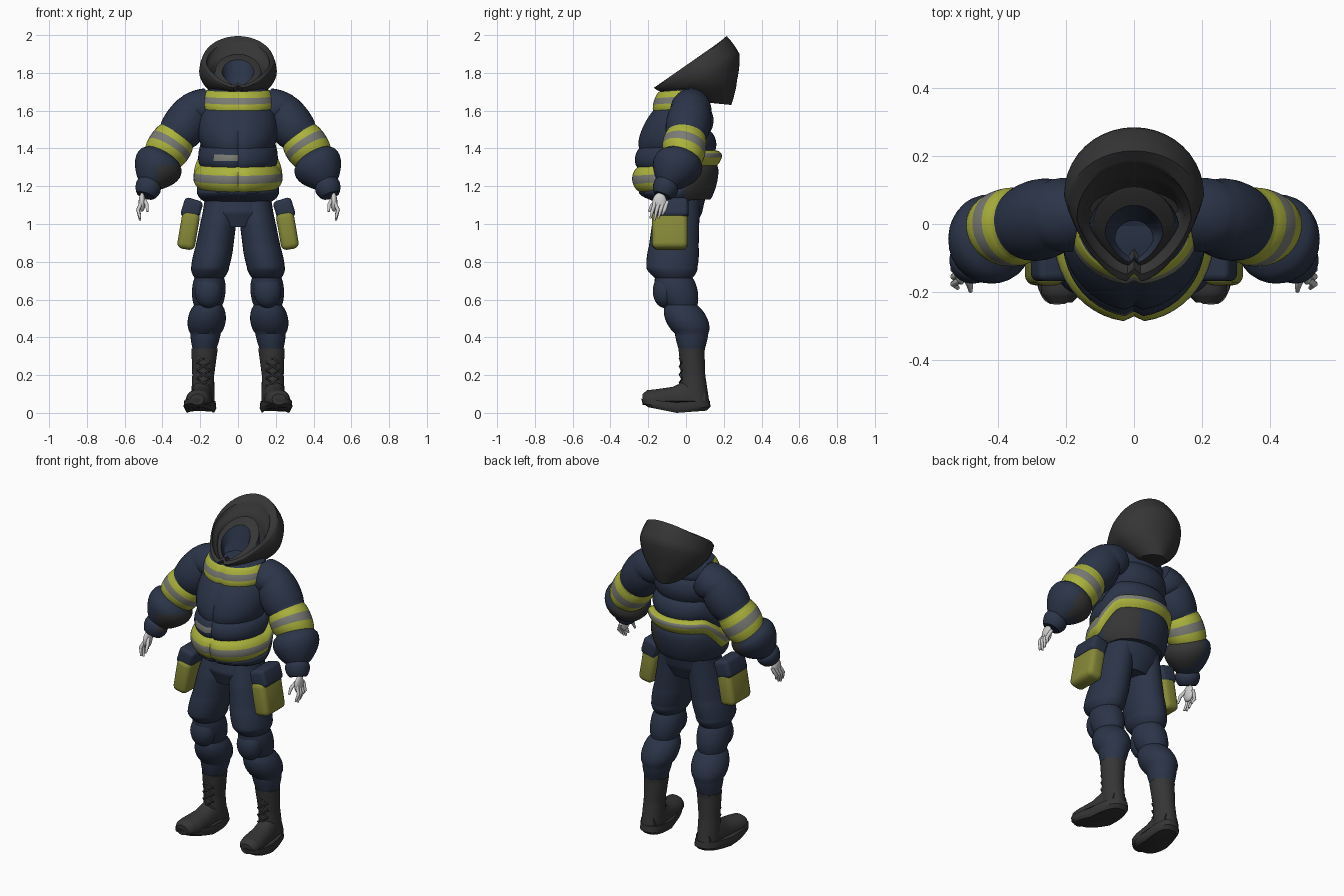
import bpy, bmesh, math
from mathutils import Vector as V

cube = bpy.data.objects.get("Cube")
if cube:
    bpy.data.objects.remove(cube)

COLOURS = {
    "navy": (0.024, 0.035, 0.066), "charcoal": (0.036, 0.036, 0.037),
    "lime": (0.41, 0.45, 0.045), "reflective grey": (0.2, 0.2, 0.18),
    "olive yellow": (0.24, 0.25, 0.04), "glove white": (0.62, 0.62, 0.62),
}
MATS = {}
for label, rgb in COLOURS.items():
    m = bpy.data.materials.new(label)
    m.use_nodes = True
    m.diffuse_color = (*rgb, 1)
    m.node_tree.nodes["Principled BSDF"].inputs["Base Color"].default_value = (*rgb, 1)
    MATS[label] = m
BAND = ("lime", "reflective grey", "lime")
parts = []


def finish(name, bm, labels):
    """Turn a bmesh into an object with the given materials."""
    bmesh.ops.recalc_face_normals(bm, faces=bm.faces)
    me = bpy.data.meshes.new(name)
    bm.to_mesh(me)
    bm.free()
    for label in labels:
        me.materials.append(MATS[label])
    ob = bpy.data.objects.new(name, me)
    bpy.context.collection.objects.link(ob)
    parts.append(ob)
    return ob


def loft(name, rings, bulges, mats, rule=None, cleft=0, taper=0, rise=1, power=1, sides=32, steps=8):
    """Skin rings (centre, side, front, back); each segment swells by its bulge.
    cleft notches the front, taper narrows it, rise lifts the back sooner."""
    bm = bmesh.new()
    rows, row_mats = [], []
    for i, (bulge, mat) in enumerate(zip(bulges, mats)):
        mat = mat if isinstance(mat, tuple) else (mat,)
        last = i == len(bulges) - 1
        for j in range(steps + last):
            t = j / steps
            c, u, f, b = (p.lerp(q, t) for p, q in zip(rings[i], rings[i + 1]))
            k = 1 + bulge * max(0, math.sin(math.pi * t)) ** 0.7
            row = []
            for n in range(sides):
                a = 2 * math.pi * n / sides
                sn, cs = (math.copysign(abs(x) ** power, x) for x in (math.sin(a), math.cos(a)))
                v = f * cs if cs > 0 else b * -cs
                if cs < 0 and rise > 1:
                    v.z = b.z * min(1, -cs * rise)
                if n == 0:
                    v = v * (1 - cleft)
                off = u * sn * (1 - taper * max(0, cs)) + v
                row.append(bm.verts.new(c + off * k))
            rows.append(row)
            row_mats.append(mat[min(j * len(mat) // steps, len(mat) - 1)])
    labels = list(COLOURS)
    for r, (lo, hi) in enumerate(zip(rows, rows[1:])):
        for n in range(sides):
            m = (n + 1) % sides
            face = bm.faces.new((lo[n], lo[m], hi[m], hi[n]))
            label = rule and rule(face.calc_center_median(), row_mats[r])
            face.material_index = labels.index(label or row_mats[r])
    for row, label in ((rows[0], row_mats[0]), (rows[-1], row_mats[-1])):
        bm.faces.new(row).material_index = labels.index(label)
    used = sorted({f.material_index for f in bm.faces})
    for f in bm.faces:
        f.material_index = used.index(f.material_index)
    return finish(name, bm, [labels[i] for i in used])


def body_ring(fy, fz, by, bz, w, sy=None, sz=None):
    """Ring across the body from a front point to a back point."""
    c = V((0, (fy + by) / 2 if sy is None else sy, (fz + bz) / 2 if sz is None else sz))
    return c, V((w, 0, 0)), V((0, fy, fz)) - c, V((0, by, bz)) - c


def flat_ring(x, y, z, rx, ry):
    return V((x, y, z)), V((rx, 0, 0)), V((0, -ry, 0)), V((0, ry, 0))


def tube_rings(points, s):
    """Rings square to a path of (x, y, z, radius)."""
    ps = [V((x * s, y, z)) for x, y, z, _ in points]
    out = []
    for i, p in enumerate(ps):
        d = (ps[min(i + 1, len(ps) - 1)] - ps[max(i - 1, 0)]).normalized()
        u = d.cross(V((0, 1, 0))).normalized()
        v = u.cross(d)
        r = points[i][3]
        out.append((p, u * r, v * r, -v * r))
    return out


def ball(name, loc, radii, mat):
    bm = bmesh.new()
    bmesh.ops.create_uvsphere(bm, u_segments=24, v_segments=14, radius=1)
    for v in bm.verts:
        v.co = V(a * b for a, b in zip(v.co, radii))
    finish(name, bm, [mat]).location = loc


def box(name, loc, size, tilt, mat, bevel):
    bm = bmesh.new()
    bmesh.ops.create_cube(bm, size=1)
    for v in bm.verts:
        v.co = V(a * b for a, b in zip(v.co, size))
    bmesh.ops.bevel(bm, geom=bm.edges[:], offset=bevel, segments=4, profile=0.5, affect='EDGES')
    ob = finish(name, bm, [mat])
    ob.location, ob.rotation_euler = loc, (0, tilt, 0)


def cord(name, points, radius, mat):
    cu = bpy.data.curves.new(name, 'CURVE')
    cu.dimensions, cu.bevel_depth, cu.bevel_resolution = '3D', radius, 2
    cu.use_fill_caps = True
    sp = cu.splines.new('POLY')
    sp.points.add(len(points) - 1)
    for p, co in zip(sp.points, points):
        p.co = (*co, 1)
    sp.points[-1].radius = 0.6
    cu.materials.append(MATS[mat])
    bpy.context.collection.objects.link(bpy.data.objects.new(name, cu))


# Jacket: chest band only at the front, a dark patch on the left rear hem, a belly patch
def jacket_rule(c, label):
    if c.z > 1.56 and label in BAND and c.y > -0.02:
        return "navy"
    if label == "navy" and c.z < 1.34 and c.x > 0.07 and c.y > 0:
        return "charcoal"
    if -0.12 < c.x < 0 and c.y < 0 and 1.33 < c.z < 1.37:
        return "reflective grey"


loft("jacket", [
    body_ring(-.17, 1.12, .13, 1.13, .18, -.03, 1.12),
    body_ring(-.25, 1.17, .165, 1.31, .21, -.04, 1.19),
    body_ring(-.26, 1.30, .155, 1.39, .20, -.04, 1.31),
    body_ring(-.25, 1.40, .13, 1.49, .19, -.04, 1.41),
    body_ring(-.175, 1.60, .12, 1.62, .185, -.02, 1.61),
    body_ring(-.145, 1.70, .10, 1.71, .165, 0, 1.71),
    body_ring(-.06, 1.72, .08, 1.73, .08)],
    (.1, .15, .08, .13, .08, 0), ("navy", BAND, "navy", "navy", BAND, "navy"),
    jacket_rule, cleft=.065, rise=1.8, sides=48, steps=9)

# Trousers seat
loft("trouser_seat", [flat_ring(0, -.02, 1.17, .17, .13), flat_ring(0, -.045, 1.06, .187, .13),
                      flat_ring(0, -.05, .985, .13, .1)], (0, 0), ("navy",) * 2)

# Hood hanging open, with a standing collar inside
loft("hood", [
    body_ring(-.02, 1.69, .10, 1.77, .13),
    body_ring(-.10, 1.71, .14, 1.90, .148),
    body_ring(-.15, 1.735, .18, 1.965, .168),
    body_ring(-.172, 1.72, .215, 1.995, .194, .06, 1.85),
    body_ring(-.12, 1.695, .283, 1.90, .205, .09, 1.80),
    body_ring(-.05, 1.69, .27, 1.76, .175, .11, 1.73),
    body_ring(.04, 1.65, .24, 1.63, .075)],
    (0, .03, .02, .02, .03, .03), ("charcoal",) * 6, cleft=.12, taper=.25, sides=40, steps=5)
loft("inner_collar", [
    body_ring(-.09, 1.69, .08, 1.76, .13),
    body_ring(-.125, 1.71, .11, 1.90, .122),
    body_ring(-.115, 1.73, .055, 1.87, .085),
    body_ring(-.085, 1.69, .03, 1.79, .07),
    body_ring(-.03, 1.68, .01, 1.73, .03)],
    (.04, .04, 0, 0), ("navy", "charcoal", "navy", "navy"), cleft=.18, taper=.3, steps=5)


# Scuffed inner forearms
def sleeve_rule(c, label):
    inner = c.y > -0.06 if c.x > 0 else abs(c.x) < 0.43
    if inner and abs(c.x) < 0.47 and label == "navy" and 1.19 < c.z < 1.31:
        return "charcoal"


for side, s in (("left", 1), ("right", -1)):
    # Padded sleeve
    loft(side + "_sleeve", tube_rings([
        (.14, .03, 1.635, .09), (.228, .025, 1.595, .105), (.325, .0, 1.465, .105),
        (.4, -.02, 1.352, .105), (.468, -.10, 1.215, .062), (.49, -.125, 1.15, .048)], s),
        (.1, .13, .12, .48, .22), ("navy", "navy", BAND, "navy", "navy"), sleeve_rule, steps=9)

    # Hand
    ball(side + "_palm", (.508 * s, -.14, 1.115), (.018, .038, .05), "glove white")
    for i, (name, low) in enumerate((("index", 1.03), ("middle", 1.02), ("ring", 1.03), ("little", 1.05))):
        y = -.17 + .021 * i
        cord(f"{side}_{name}_finger", [(.508 * s, y + .008, 1.12), (.53 * s, y - .006, 1.075),
                                       (.518 * s, y - .018, low)], .01, "glove white")
    cord(side + "_thumb", [(.497 * s, -.15, 1.13), (.482 * s, -.18, 1.1), (.48 * s, -.197, 1.065)],
         .01, "glove white")

    # Trouser leg and knee pad
    loft(side + "_trouser_leg", [flat_ring(x * s, y, z, rx, ry) for x, y, z, rx, ry in (
        (.085, -.035, 1.14, .085, .11), (.105, -.055, 1.0, .095, .125), (.125, -.065, .88, .10, .132),
        (.148, -.075, .77, .10, .135), (.152, -.065, .715, .078, .10), (.158, -.025, .57, .075, .085),
        (.172, .03, .42, .08, .088), (.178, .03, .33, .06, .066))],
        (0, 0, .03, .06, .16, .3, .04), ("navy",) * 7)
    ball(side + "_knee_pad", (.156 * s, -.112, .645), (.074, .064, .09), "navy")

    # Thigh pocket with flap
    box(side + "_pocket", (.262 * s, -.085, .965), (.095, .19, .2), -.17 * s, "olive yellow", .03)
    box(side + "_pocket_flap", (.245 * s, -.078, 1.08), (.1, .18, .105), -.3 * s, "navy", .022)

    # Boot: shaft, foot, sole and laces
    loft(side + "_boot_shaft", [flat_ring(x * s, y, z, rx, ry) for x, y, z, rx, ry in (
        (.177, .03, .34, .07, .07), (.178, .03, .32, .068, .068), (.184, .038, .2, .058, .064),
        (.187, .045, .06, .062, .078))], (0, 0, 0), ("charcoal",) * 3)
    loft(side + "_boot_foot", [(V((x * s, y, z)), V((w, 0, 0)), V((0, 0, h)), V((0, 0, -.03)))
         for x, y, z, w, h in ((.185, .10, .06, .05, .07), (.19, .02, .06, .06, .12),
                               (.198, -.07, .06, .063, .078), (.208, -.16, .065, .068, .06),
                               (.214, -.205, .07, .058, .05), (.216, -.23, .072, .035, .028))],
         (0,) * 5, ("charcoal",) * 5, power=.9, steps=3)
    loft(side + "_boot_sole", [(V((.2 * s, -.05, z)), V((w, 0, 0)), V((.026 * s, -fy, fz)), V((-.02 * s, by, .012)))
         for z, w, fy, fz, by in ((.0, .07, .15, .03, .16), (.02, .08, .18, .03, .18), (.055, .076, .187, .02, .175))],
         (0, 0), ("charcoal",) * 2, power=.75, steps=2)
    for i in range(4):
        z = .14 + .043 * i
        for d in (-1, 1):
            cord(f"{side}_lace_{i}_{'a' if d < 0 else 'b'}",
                 [((.183 - .035 * d) * s, -.022, z), (.183 * s, -.034, z + .02),
                  ((.183 + .035 * d) * s, -.022, z + .04)], .005, "charcoal")

# Smooth shading with crisp seams
bpy.ops.object.select_all(action='DESELECT')
for ob in parts:
    ob.select_set(True)
bpy.context.view_layer.objects.active = parts[0]
bpy.ops.object.shade_smooth_by_angle(angle=math.radians(40))
